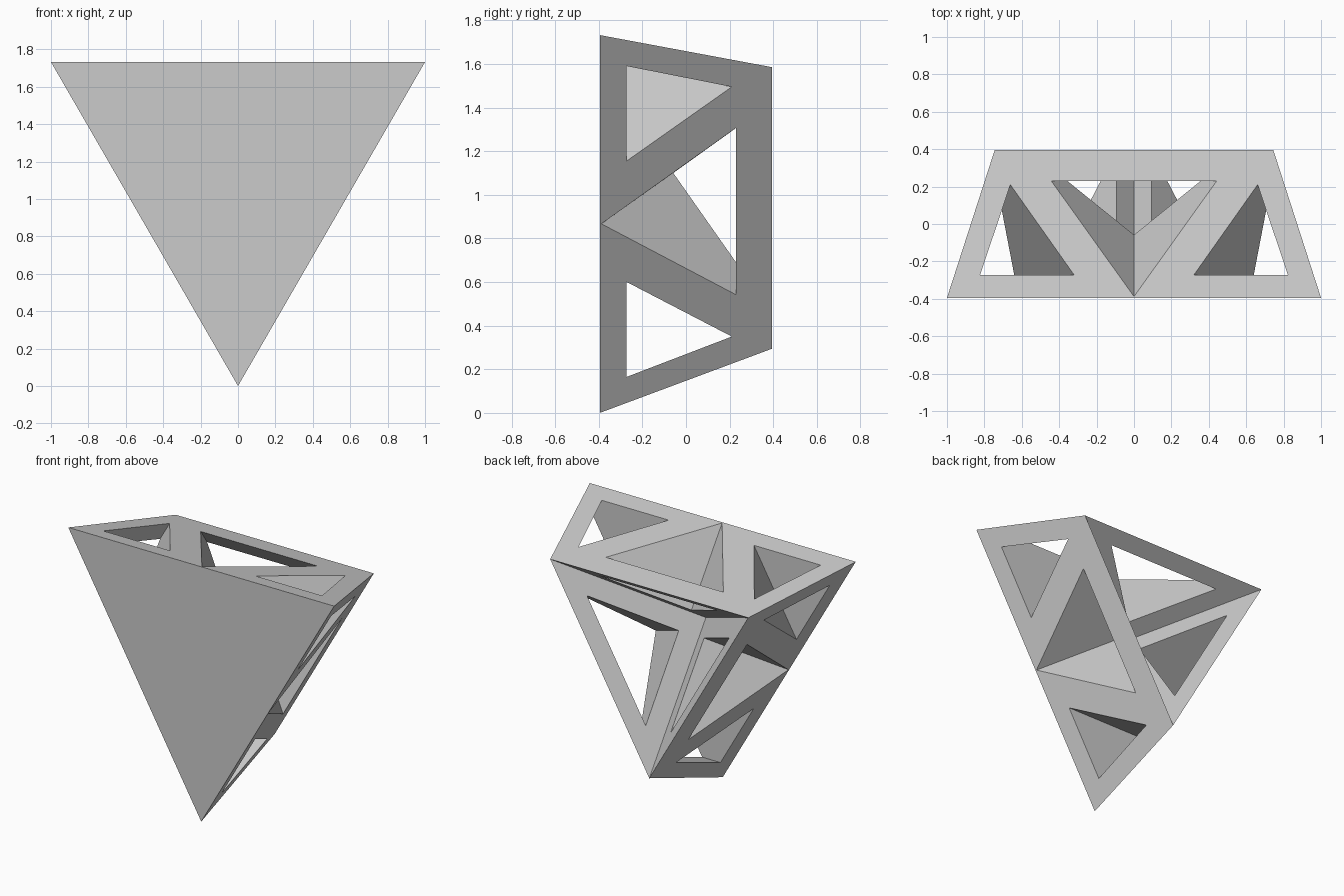
import bpy
import bmesh
from math import radians, sqrt
from mathutils import Matrix, Vector

if "Cube" in bpy.data.objects:
    bpy.data.objects.remove(bpy.data.objects["Cube"])

RADIUS = 2 / sqrt(3)          # centre to corner of the front triangle
HEIGHT = sqrt(3)
HALF_DEPTH = 0.395
BACK_SCALE = 0.745
CENTRE = Vector((0, 0, HEIGHT - RADIUS / 2))

grey = bpy.data.materials.new("plain grey")
grey.use_nodes = True
grey.diffuse_color = (0.6, 0.6, 0.6, 1)
grey.node_tree.nodes["Principled BSDF"].inputs["Base Color"].default_value = (0.6, 0.6, 0.6, 1)


def loft(name, ring_a, ring_b, turn=0):
    """Closed solid between two matching rings, turned about the centre axis."""
    bm = bmesh.new()
    a = [bm.verts.new(p) for p in ring_a]
    b = [bm.verts.new(p) for p in ring_b]
    bm.faces.new(a)
    bm.faces.new(b[::-1])
    for i in range(len(a)):
        j = (i + 1) % len(a)
        bm.faces.new((a[i], b[i], b[j], a[j]))
    bmesh.ops.recalc_face_normals(bm, faces=bm.faces)
    spin = Matrix.Translation(CENTRE) @ Matrix.Rotation(radians(turn), 4, "Y") @ Matrix.Translation(-CENTRE)
    bm.transform(spin)
    mesh = bpy.data.meshes.new(name)
    bm.to_mesh(mesh)
    bm.free()
    mesh.materials.append(grey)
    obj = bpy.data.objects.new(name, mesh)
    bpy.context.collection.objects.link(obj)
    return obj


def triangle(scale, y):
    """Point-down triangle around the centre axis."""
    half, top, low = scale, scale * RADIUS / 2, scale * RADIUS
    return [CENTRE + Vector(p) for p in ((-half, y, top), (half, y, top), (0, y, -low))]


# Tapered triangular body
body = loft("body", triangle(1, -HALF_DEPTH), triangle(BACK_SCALE, HALF_DEPTH))

# Cube-corner recess in the back, its tip near the front plate
depth = BACK_SCALE * 2 / sqrt(6)
tip_y = HALF_DEPTH - depth
tip = CENTRE + Vector((0, tip_y, 0))
over = 1.1
cutters = [loft("recess_cutter", triangle(0.0005, tip_y), triangle(BACK_SCALE * over, tip_y + depth * over))]

# Triangular windows, square to the recess faces
along = Vector((0, sqrt(2 / 3), sqrt(1 / 3)))
outward = Vector((0, -sqrt(1 / 3), sqrt(2 / 3)))
window = [tip + along * 0.19, tip + along * 0.628 + Vector((0.442, 0, 0)),
          tip + along * 0.628 - Vector((0.442, 0, 0))]

# Triangular tunnels across the corners
tunnel = [(-0.272, 0.165), (-0.272, 0.6), (0.21, 0.35)]

for turn in (0, 120, 240):
    cutters.append(loft("window_cutter", [p - outward * 0.02 for p in window],
                        [p + outward * 0.9 for p in window], turn))
    cutters.append(loft("tunnel_cutter", [(-0.6, y, z) for y, z in tunnel],
                        [(0.6, y, z) for y, z in tunnel], turn))

# Cut the openings and tidy up the helpers
bpy.context.view_layer.objects.active = body
for cutter in cutters:
    cutter.hide_render = True
    cut = body.modifiers.new("cut", "BOOLEAN")
    cut.operation = "DIFFERENCE"
    cut.solver = "EXACT"
    cut.object = cutter
    bpy.ops.object.modifier_apply(modifier=cut.name)
    bpy.data.objects.remove(cutter)
